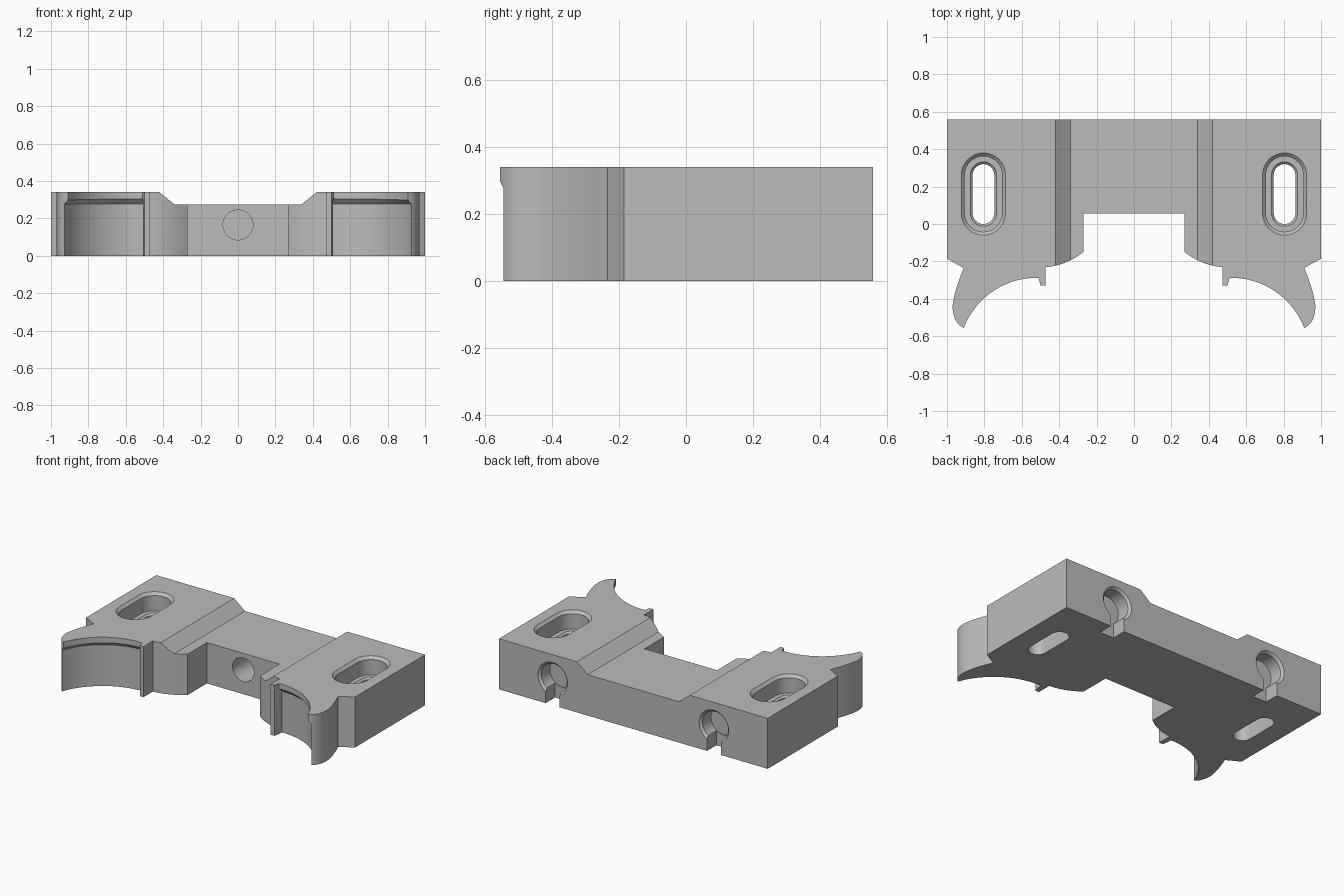
import bpy, bmesh, math
from math import cos, sin, pi

if "Cube" in bpy.data.objects:
    bpy.data.objects.remove(bpy.data.objects["Cube"], do_unlink=True)

grey = bpy.data.materials.new("plain grey")
grey.use_nodes = True
grey.diffuse_color = (0.5, 0.5, 0.5, 1)
grey.node_tree.nodes["Principled BSDF"].inputs["Base Color"].default_value = (0.5, 0.5, 0.5, 1)

HEIGHT = 0.34


def loft(name, rings):
    """Closed solid through rings of equal point count."""
    bm = bmesh.new()
    loops = [[bm.verts.new(p) for p in ring] for ring in rings]
    n = len(loops[0])
    for a, b in zip(loops, loops[1:]):
        for i in range(n):
            j = (i + 1) % n
            bm.faces.new((a[i], a[j], b[j], b[i]))
    bm.faces.new(loops[0])
    bm.faces.new(loops[-1])
    bmesh.ops.recalc_face_normals(bm, faces=bm.faces)
    mesh = bpy.data.meshes.new(name)
    bm.to_mesh(mesh)
    bm.free()
    mesh.materials.append(grey)
    ob = bpy.data.objects.new(name, mesh)
    bpy.context.scene.collection.objects.link(ob)
    return ob


def cut(target, cutter):
    """Subtract the cutter, then discard it."""
    mod = target.modifiers.new("cut", 'BOOLEAN')
    mod.operation = 'DIFFERENCE'
    mod.solver = 'EXACT'
    mod.object = cutter
    cutter.hide_render = True
    bpy.context.view_layer.objects.active = target
    bpy.ops.object.modifier_apply(modifier=mod.name)
    bpy.data.objects.remove(cutter, do_unlink=True)


def bezier(a, b, c, n=10):
    return [tuple((1 - t)**2 * p + 2 * t * (1 - t) * q + t * t * r for p, q, r in zip(a, b, c))
            for t in (i / n for i in range(n + 1))]


def arc(cx, cy, r, start, end, n=24):
    angles = [math.radians(start + (end - start) * i / n) for i in range(n + 1)]
    return [(cx + r * cos(a), cy + r * sin(a)) for a in angles]


def flat(points, z, side=1):
    return [(x * side, y, z) for x, y in points]


def upright(points, y):
    return [(x, y, z) for x, z in points]


def circle(x, z, r, n=40):
    return arc(x, z, r, 0, 360 - 360 / n, n - 1)


def stadium(x, half_width):
    return arc(x, 0.262, half_width, 0, 180, 16) + arc(x, 0.058, half_width, 180, 360, 16)


# Plan outline of the block, one half then mirrored
half = [(1, 0.56), (1, -0.185)]
half += bezier((0.91, -0.235), (0.963, -0.36), (0.97, -0.44))
half += bezier((0.97, -0.44), (0.968, -0.53), (0.91, -0.556))[1:]
half += arc(0.52, -0.706, 0.418, 21.5, 88)[1:]
half += [(0.51, -0.29), (0.5, -0.328), (0.473, -0.328)]
half += bezier((0.473, -0.23), (0.37, -0.225), (0.27, -0.15))
half += [(0.27, 0.055)]
outline = half + [(-x, y) for x, y in reversed(half)]
block = loft("mounting_block", [flat(outline, 0), flat(outline, HEIGHT)])

# Shallow valley with sloping sides across the top
valley = [(-0.34, 0.275), (0.34, 0.275), (0.543, 0.44), (-0.543, 0.44)]
cut(block, loft("valley_cutter", [upright(valley, -0.8), upright(valley, 0.8)]))

# Blind hole in the middle of the front recess
hole = circle(0, 0.165, 0.08)
cut(block, loft("hole_cutter", [upright(hole, -0.05), upright(hole, 0.25)]))

for side in (-1, 1):
    # Stepped slot with chamfered rim
    steps = [(0.178, 0.40), (0.1, 0.322), (0.1, 0.22), (0.07, 0.22), (0.058, 0.208), (0.058, -0.05)]
    cut(block, loft("slot_cutter", [flat(stadium(0.805, w), z, side) for w, z in steps]))

    # Relief below the lip of the curved jaw
    relief = [(r, z) for r, z in ((0.435, -0.05), (0.435, 0.277), (0.405, 0.307))]
    cut(block, loft("jaw_cutter", [
        flat(arc(0.52, -0.696, r, 8, 91.5, 30) + [(0.509, -0.9), (1.1, -0.9)], z, side)
        for r, z in relief]))

    # Round rear socket with a narrow channel to the underside
    sx = 0.6 * side
    socket = [(0.15, 0.60), (0.095, 0.545), (0.095, 0.455)]
    cut(block, loft("socket_cutter", [upright(circle(sx, 0.177, r), y) for r, y in socket]))
    channel = [(sx - 0.052, -0.05), (sx + 0.052, -0.05), (sx + 0.052, 0.15), (sx - 0.052, 0.15)]
    cut(block, loft("channel_cutter", [upright(channel, 0.46), upright(channel, 0.62)]))

# Smooth curved walls, crisp edges
bpy.ops.object.select_all(action='DESELECT')
block.select_set(True)
bpy.context.view_layer.objects.active = block
bpy.ops.object.shade_smooth_by_angle(angle=math.radians(25))
